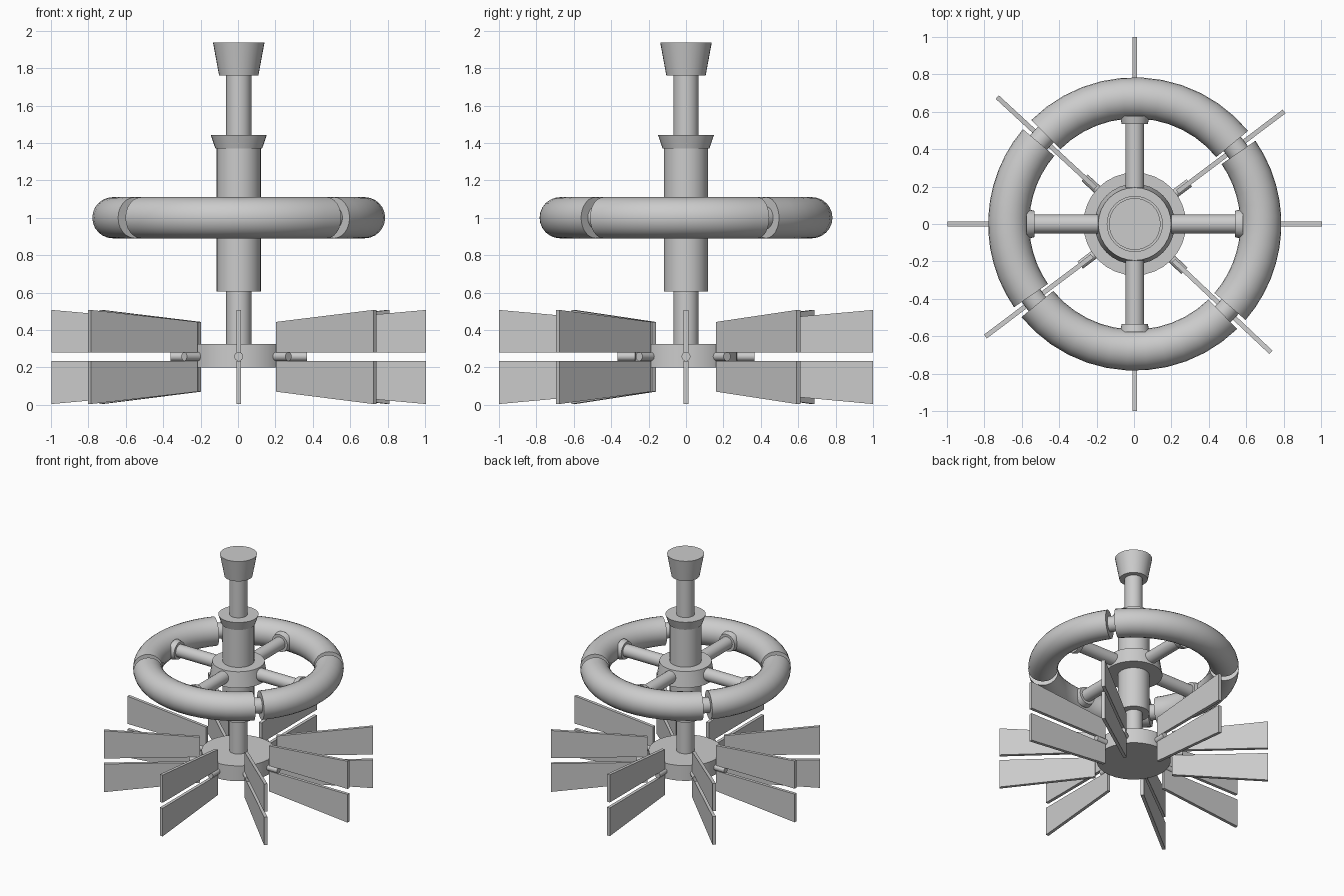
import bpy, bmesh
from math import pi, cos, sin, radians
from mathutils import Vector, Matrix

if "Cube" in bpy.data.objects:
    bpy.data.objects.remove(bpy.data.objects["Cube"])

CX = 0.004                      # axis of the model
ARMS = [0, 37, 90, 137.3, 180, 217, 270, 316.7]


def finish(name, bm, smooth=True):
    bmesh.ops.recalc_face_normals(bm, faces=bm.faces)
    me = bpy.data.meshes.new(name)
    bm.to_mesh(me)
    bm.free()
    ob = bpy.data.objects.new(name, me)
    ob.location.x = CX
    bpy.context.collection.objects.link(ob)
    if smooth:
        bpy.ops.object.select_all(action='DESELECT')
        bpy.context.view_layer.objects.active = ob
        ob.select_set(True)
        bpy.ops.object.shade_smooth_by_angle(angle=radians(35))
    return ob


def frustum(name, p, q, r1, r2, n=32):
    """Capped cone or cylinder from point p to point q."""
    p, q = Vector(p), Vector(q)
    d = q - p
    rot = d.to_track_quat('Z', 'Y').to_matrix().to_4x4()
    bm = bmesh.new()
    bmesh.ops.create_cone(bm, cap_ends=True, segments=n, radius1=r1, radius2=r2,
                          depth=d.length, matrix=Matrix.Translation((p + q) / 2) @ rot)
    return finish(name, bm)


def ring_arc(name, a0, a1, major, minor, z, steps, n=24):
    """Capped piece of a torus between two angles in degrees."""
    bm = bmesh.new()
    loops = []
    for i in range(steps + 1):
        a = radians(a0 + (a1 - a0) * i / steps)
        loops.append([bm.verts.new(((major + minor * cos(t)) * cos(a),
                                    (major + minor * cos(t)) * sin(a),
                                    z + minor * sin(t)))
                      for t in (2 * pi * k / n for k in range(n))])
    for u, v in zip(loops, loops[1:]):
        for k in range(n):
            bm.faces.new((u[k], u[k - 1], v[k - 1], v[k]))
    bm.faces.new(loops[0])
    bm.faces.new(loops[-1])
    return finish(name, bm)


def panel(name, angle, profile, thick=0.025):
    """Flat plate standing in the radial plane; profile is (radius, z)."""
    bm = bmesh.new()
    face = bm.faces.new([bm.verts.new((r, -thick / 2, z)) for r, z in profile])
    ext = bmesh.ops.extrude_face_region(bm, geom=[face])
    moved = [g for g in ext['geom'] if isinstance(g, bmesh.types.BMVert)]
    bmesh.ops.translate(bm, verts=moved, vec=(0, thick, 0))
    bmesh.ops.rotate(bm, verts=bm.verts, matrix=Matrix.Rotation(radians(angle), 3, 'Z'))
    return finish(name, bm, False)


# Central mast, bottom to top
for name, z0, z1, r0, r1 in [
        ("base_disc", 0.20, 0.325, 0.275, 0.275),
        ("lower_shaft", 0.32, 0.61, 0.067, 0.067),
        ("main_column", 0.605, 1.375, 0.118, 0.118),
        ("ring_hub", 0.935, 1.06, 0.215, 0.195),
        ("column_collar", 1.37, 1.443, 0.125, 0.15),
        ("upper_shaft", 1.44, 1.77, 0.067, 0.067),
        ("top_cap", 1.76, 1.938, 0.105, 0.138)]:
    frustum(name, (0, 0, z0), (0, 0, z1), r0, r1)

# Habitat ring: four arcs over a thinner inner tube at the gaps
gaps = [37, 137.3, 217, 316.7, 397]
for i in range(4):
    ring_arc(f"ring_segment_{i}", gaps[i] + 2.4, gaps[i + 1] - 2.4, 0.674, 0.11, 1.0, 12)
    ring_arc(f"ring_joint_{i}", gaps[i] - 3, gaps[i] + 3, 0.674, 0.06, 1.0, 2)

# Spokes with flared end sockets
for i in range(4):
    d = Vector((cos(i * pi / 2), sin(i * pi / 2), 0))
    z = Vector((0, 0, 1.0))
    frustum(f"spoke_{i}", d * 0.15 + z, d * 0.58 + z, 0.05, 0.05, 24)
    frustum(f"spoke_socket_{i}", d * 0.535 + z, d * 0.578 + z, 0.07, 0.08, 24)

# Solar arms: rod plus an upper and a lower tapered panel
for i, a in enumerate(ARMS):
    d = Vector((cos(radians(a)), sin(radians(a)), 0))
    z = Vector((0, 0, 0.258))
    frustum(f"panel_rod_{i}", d * 0.25 + z, d * 0.365 + z, 0.024, 0.024, 16)
    panel(f"upper_panel_{i}", a, [(0.285, 0.28), (1, 0.28), (1, 0.507), (0.285, 0.443)])
    panel(f"lower_panel_{i}", a, [(0.285, 0.07), (1, 0.004), (1, 0.235), (0.285, 0.235)])
